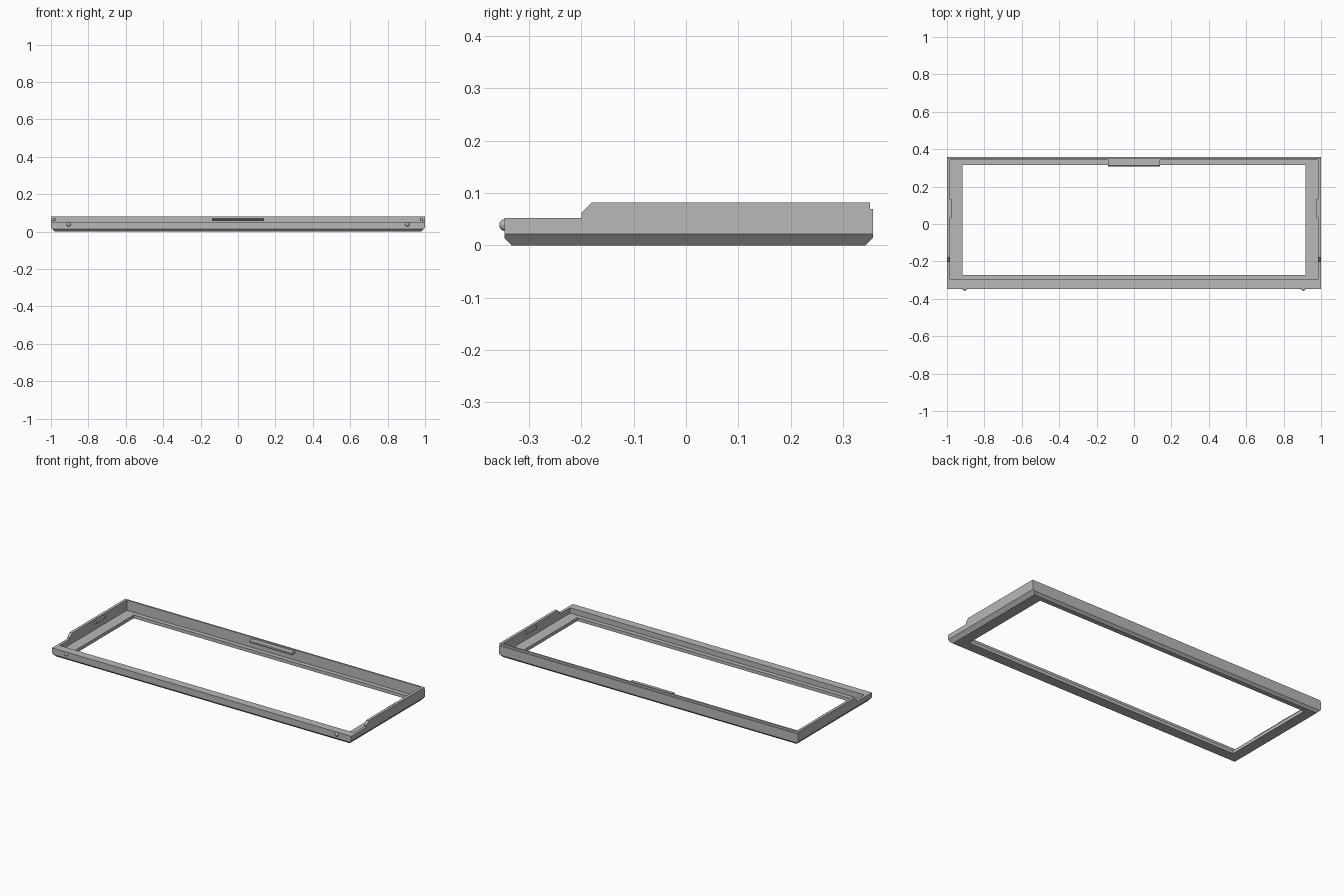
import bpy, bmesh
from mathutils import Vector

cube = bpy.data.objects.get("Cube")
if cube:
    bpy.data.objects.remove(cube, do_unlink=True)

grey = bpy.data.materials.new("plain_grey")
grey.use_nodes = True
colour = (0.48, 0.48, 0.48, 1)
grey.diffuse_color = colour
grey.node_tree.nodes["Principled BSDF"].inputs["Base Color"].default_value = colour


def finish(name, bm):
    bmesh.ops.recalc_face_normals(bm, faces=bm.faces)
    mesh = bpy.data.meshes.new(name)
    bm.to_mesh(mesh)
    bm.free()
    mesh.materials.append(grey)
    obj = bpy.data.objects.new(name, mesh)
    bpy.context.collection.objects.link(obj)
    return obj


def box_mesh(low, high):
    bm = bmesh.new()
    bmesh.ops.create_cube(bm, size=1)
    low, high = Vector(low), Vector(high)
    for v in bm.verts:
        v.co = (low + high) / 2 + v.co * (high - low)
    return bm


def prism(name, profile, half_width):
    """Side profile of (y, z) points, extruded across x."""
    bm = bmesh.new()
    face = bm.faces.new([bm.verts.new((-half_width, y, z)) for y, z in profile])
    new = bmesh.ops.extrude_face_region(bm, geom=[face])["geom"]
    bmesh.ops.translate(bm, vec=(2 * half_width, 0, 0),
                        verts=[v for v in new if isinstance(v, bmesh.types.BMVert)])
    return finish(name, bm)


def cut(target, cutter):
    cutter.hide_render = True
    mod = target.modifiers.new("cut", 'BOOLEAN')
    mod.operation = 'DIFFERENCE'
    mod.solver = 'EXACT'
    mod.object = cutter
    bpy.context.view_layer.objects.active = target
    bpy.ops.object.modifier_apply(modifier=mod.name)
    bpy.data.objects.remove(cutter, do_unlink=True)


FRONT, BACK, TOP = -0.347, 0.357, 0.082

# Outer block with chamfered lower edges
bm = box_mesh((-1, FRONT, 0), (1, BACK, TOP))
chamfers = [((1, 0, 0.022), (1.1, 0, -1)), ((-1, 0, 0.022), (-1.1, 0, -1)),
            ((0, FRONT, 0.014), (0, -1, -1)), ((0, BACK, 0.014), (0, 1, -1))]
for point, normal in chamfers:
    bmesh.ops.bisect_plane(bm, geom=bm.verts[:] + bm.edges[:] + bm.faces[:],
                           plane_co=point, plane_no=normal, clear_outer=True)
    bmesh.ops.holes_fill(bm, edges=[e for e in bm.edges if e.is_boundary], sides=0)
frame = finish("bezel_frame", bm)

# Pocket above the ledge, and the window through it
cut(frame, finish("pocket", box_mesh((-0.983, -0.298, 0.02), (0.983, 0.342, 0.2))))
cut(frame, finish("window", box_mesh((-0.917, -0.272, -0.1), (0.917, 0.315, 0.1))))

# Lowered front with sloped step, and rebate along the back rim
cut(frame, prism("front_step", [(-0.5, 0.052), (-0.2, 0.052), (-0.2, 0.062),
                                (-0.18, TOP), (-0.16, 0.102), (-0.5, 0.102)], 1.2))
cut(frame, prism("back_rebate", [(0.352, 0.07), (0.4, 0.07), (0.4, 0.1), (0.352, 0.1)], 1.2))

# Catch on the back wall
prism("back_catch", [(0.344, 0.059), (0.318, 0.059), (0.308, 0.064),
                     (0.308, 0.07), (0.312, 0.074), (0.344, 0.074)], 0.14)

for side, label in ((-1, "right"), (1, "left")):
    # Small catch inside each side wall
    inner, outer = sorted((side * 0.972, side * 0.985))
    finish(label + "_catch", box_mesh((inner, 0.036, 0.056), (outer, 0.13, 0.074)))
    # Round locating nub on the front
    bm = bmesh.new()
    bmesh.ops.create_uvsphere(bm, u_segments=20, v_segments=12, radius=0.0115)
    bmesh.ops.translate(bm, vec=(side * 0.905, FRONT + 0.0015, 0.039), verts=bm.verts)
    for face in bm.faces:
        face.smooth = True
    finish(label + "_front_nub", bm)
